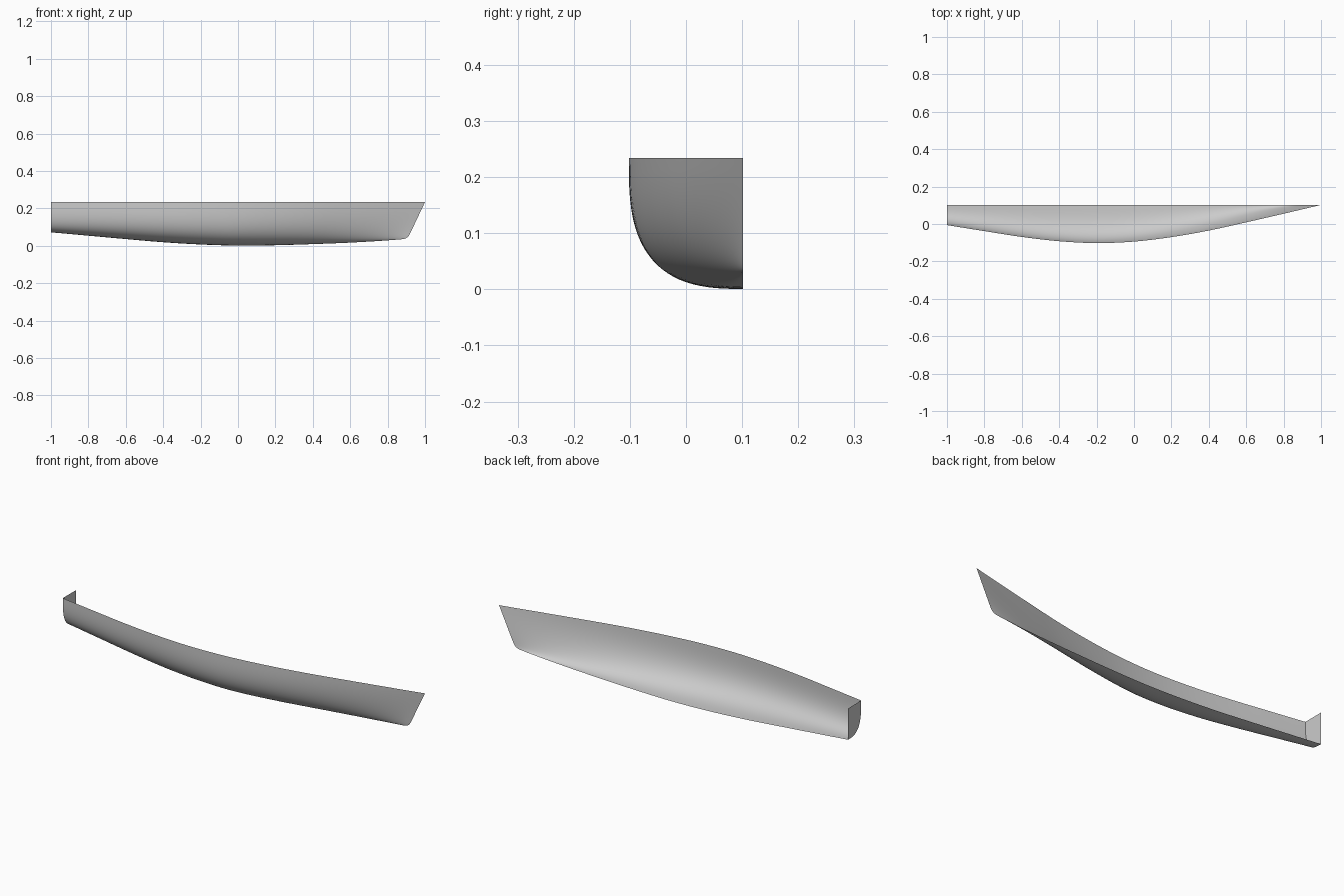
import bpy, bmesh, math

if "Cube" in bpy.data.objects:
    bpy.data.objects.remove(bpy.data.objects["Cube"], do_unlink=True)

DECK = 0.234       # sheer height
CENTRE = 0.102     # y of the centre plane
STATIONS, GIRTH = 72, 32

# Values every 0.2 units from stern to bow
HALF_BEAM = [0.108, 0.14, 0.171, 0.194, 0.204, 0.196, 0.172, 0.137, 0.093, 0.047, 0]
KEEL = [0.072, 0.054, 0.036, 0.019, 0.007, 0.001, 0.003, 0.009, 0.017, 0.029, 0.046]


def sample(values, x):
    """Smooth interpolation along the length."""
    p = min(max((x + 1) / 0.2, 0), 10)
    i = min(int(p), 9)
    t = p - i
    b, c = values[i], values[i + 1]
    a = values[i - 1] if i > 0 else 2 * b - c
    d = values[i + 2] if i < 9 else 2 * c - b
    return b + t / 2 * (c - a + t * (2*a - 5*b + 4*c - d + t * (3*(b - c) + d - a)))


def rake(v, s):
    """Forward lean of the stem, fading out towards the stern."""
    return (0.115 - 0.094 * v - 0.021 * v ** 30) * s ** 3


def section(s):
    """Rounded half section, from keel up to deck edge."""
    n = 3.0 - max(0, s - 0.5) * 2
    base = -1 + 1.885 * s
    beam = sample(HALF_BEAM, base + rake(0, s))
    keel = sample(KEEL, base)
    points = []
    for j in range(GIRTH + 1):
        a = math.pi / 2 * j / GIRTH
        u = math.sin(a) ** (2 / n)
        v = max(math.cos(a), 0) ** (2 / n) if j < GIRTH else 0
        points.append((base + rake(v, s), CENTRE - beam * u, DECK - (DECK - keel) * v))
    return points


def add_object(name, bm, mat):
    mesh = bpy.data.meshes.new(name)
    bm.to_mesh(mesh)
    bm.free()
    mesh.materials.append(mat)
    obj = bpy.data.objects.new(name, mesh)
    bpy.context.collection.objects.link(obj)
    return obj


grey = bpy.data.materials.new("hull_grey")
grey.use_nodes = True
colour = (0.6, 0.6, 0.6, 1)
grey.diffuse_color = colour
grey.node_tree.nodes["Principled BSDF"].inputs["Base Color"].default_value = colour

# Hull side: open half shell lofted through the sections
bm = bmesh.new()
rings = [[bm.verts.new(p) for p in section(i / STATIONS)] for i in range(STATIONS + 1)]
for r0, r1 in zip(rings, rings[1:]):
    for j in range(GIRTH):
        bm.faces.new((r0[j], r1[j], r1[j + 1], r0[j + 1])).smooth = True
bm.normal_update()
if sum(f.normal.y for f in bm.faces) > 0:
    bmesh.ops.reverse_faces(bm, faces=bm.faces[:])
add_object("hull_side", bm, grey)

# Transom: flat plate closing the stern
bm = bmesh.new()
face = bm.faces.new([bm.verts.new(p) for p in section(0) + [(-1, CENTRE, DECK)]])
face.normal_update()
if face.normal.x > 0:
    face.normal_flip()
add_object("transom", bm, grey)
